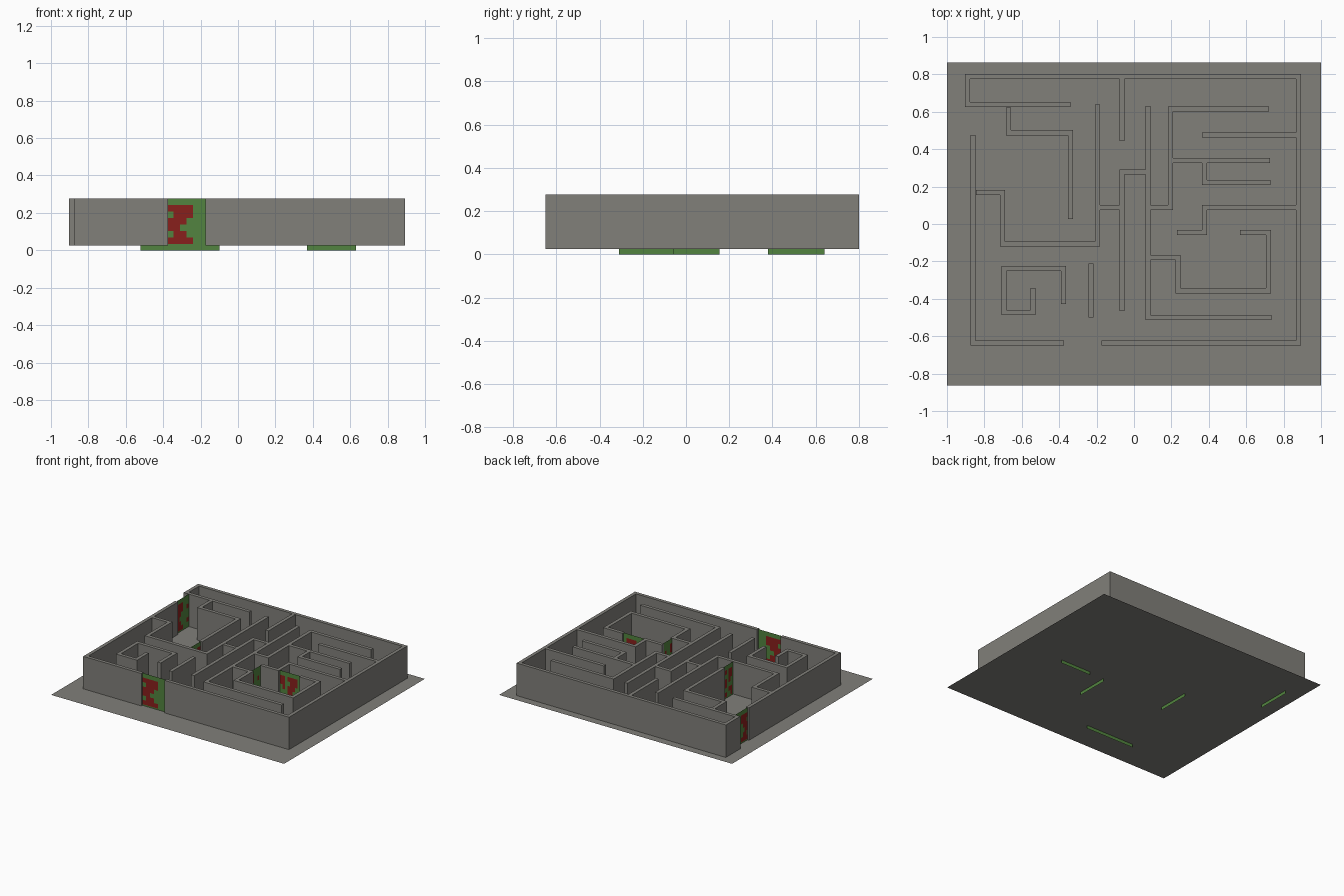
import bpy, bmesh
from mathutils import Vector

if "Cube" in bpy.data.objects:
    bpy.data.objects.remove(bpy.data.objects["Cube"])

FLOOR, TOP, HALF = 0.025, 0.277, 0.0135


def material(name, rgb):
    m = bpy.data.materials.new(name)
    m.diffuse_color = (*rgb, 1)
    m.use_nodes = True
    m.node_tree.nodes["Principled BSDF"].inputs["Base Color"].default_value = m.diffuse_color
    return m


STONE = material("stone_grey", (0.22, 0.215, 0.195))
GREEN = material("gate_green", (0.085, 0.23, 0.05))
RED = material("gate_red", (0.25, 0.014, 0.012))


def finish(name, bm, mats):
    me = bpy.data.meshes.new(name)
    bm.to_mesh(me)
    bm.free()
    for m in mats:
        me.materials.append(m)
    ob = bpy.data.objects.new(name, me)
    bpy.context.collection.objects.link(ob)


def wall(name, *pts):
    """Extruded wall of constant thickness with mitred corners along a centre line."""
    p = [Vector(q) for q in pts]
    left, right = [], []
    for i, q in enumerate(p):
        dirs = []
        if i > 0:
            dirs.append((q - p[i - 1]).normalized())
        if i < len(p) - 1:
            dirs.append((p[i + 1] - q).normalized())
        off = Vector((0, 0))
        for d in dirs:                      # right-angled corners: normals add up
            n = Vector((-d.y, d.x))
            if off.dot(n) < 0.5:
                off += n
        left.append(q + off * HALF)
        right.append(q - off * HALF)
    bm = bmesh.new()
    rings = [[bm.verts.new((v.x, v.y, z)) for v, z in
              ((l, FLOOR), (r, FLOOR), (r, TOP), (l, TOP))]
             for l, r in zip(left, right)]
    for a, b in zip(rings, rings[1:]):
        for k in range(4):
            bm.faces.new((a[k], a[(k + 1) % 4], b[(k + 1) % 4], b[k]))
    bm.faces.new(rings[0][::-1])
    bm.faces.new(rings[-1])
    bmesh.ops.recalc_face_normals(bm, faces=bm.faces)
    finish(name, bm, [STONE])


# Red blotches on the green gates, top row first
BLOTCHES = ["............",
            ".##.####....",
            ".##..###..#.",
            "..#.###.....",
            "....##......",
            ".##..##...#.",
            ".#..####....",
            "............"]


def gate(name, start, end):
    """Thin upright sheet, cut into cells so the blotches can be coloured."""
    a, b = Vector(start), Vector(end)
    rows, cols = len(BLOTCHES), len(BLOTCHES[0])
    bm = bmesh.new()
    grid = [[bm.verts.new((*a.lerp(b, c / cols), TOP * (1 - r / rows)))
             for c in range(cols + 1)] for r in range(rows + 1)]
    for r in range(rows):
        for c in range(cols):
            f = bm.faces.new((grid[r + 1][c], grid[r + 1][c + 1],
                              grid[r][c + 1], grid[r][c]))
            f.material_index = int(BLOTCHES[r][c] == "#")
    finish(name, bm, [GREEN, RED])


# Ground sheet
bm = bmesh.new()
bm.faces.new([bm.verts.new((x, y, FLOOR)) for x, y in
              ((-1, -.863), (1, -.863), (1, .863), (-1, .863))])
finish("base_sheet", bm, [STONE])

# Outer walls
wall("outer_wall", (-.34, .638), (-.89, .638), (-.89, .788), (.88, .788),
     (.88, -.637), (-.175, -.637))
wall("outer_wall_left", (-.86, .475), (-.86, -.637), (-.375, -.637))

# Left half of the maze
wall("upper_left_hook", (-.67, .624), (-.67, .488), (-.34, .488), (-.34, .027))
wall("top_stub", (-.063, .774), (-.063, .444))
wall("left_step", (-.846, .168), (-.703, .168), (-.703, -.107),
     (-.195, -.107), (-.195, .64))
wall("middle_link", (-.181, .088), (-.077, .088))
wall("middle_post", (.061, .278), (-.063, .278), (-.063, -.465))
wall("spiral", (-.54, -.342), (-.54, -.473), (-.695, -.473), (-.695, -.238),
     (-.377, -.238), (-.377, -.428))
wall("lone_wall", (-.23, -.21), (-.23, -.5))

# Right half of the maze
wall("spine_wall", (.075, .63), (.075, -.5), (.735, -.5))
wall("upper_right_hook", (.088, .088), (.195, .088), (.195, .615), (.722, .615))
wall("comb_upper", (.364, .475), (.866, .475))
wall("comb_lower", (.208, .34), (.727, .34))
wall("comb_tooth", (.377, .327), (.377, .221), (.73, .221))
wall("right_hook", (.866, .088), (.377, .088), (.377, -.045), (.23, -.045))
wall("chamber", (.088, -.178), (.235, -.178), (.235, -.357), (.72, -.357),
     (.72, -.045), (.567, -.045))

# Gates closing the gaps
gate("front_gate", (-.52, -.637), (-.1, -.637))
gate("chamber_gate_back", (.37, -.045), (.63, -.045))
gate("chamber_gate_left", (.235, -.31), (.235, -.055))
gate("inner_gate", (-.34, -.1), (-.34, .155))
gate("left_gate", (-.86, .38), (-.86, .64))
